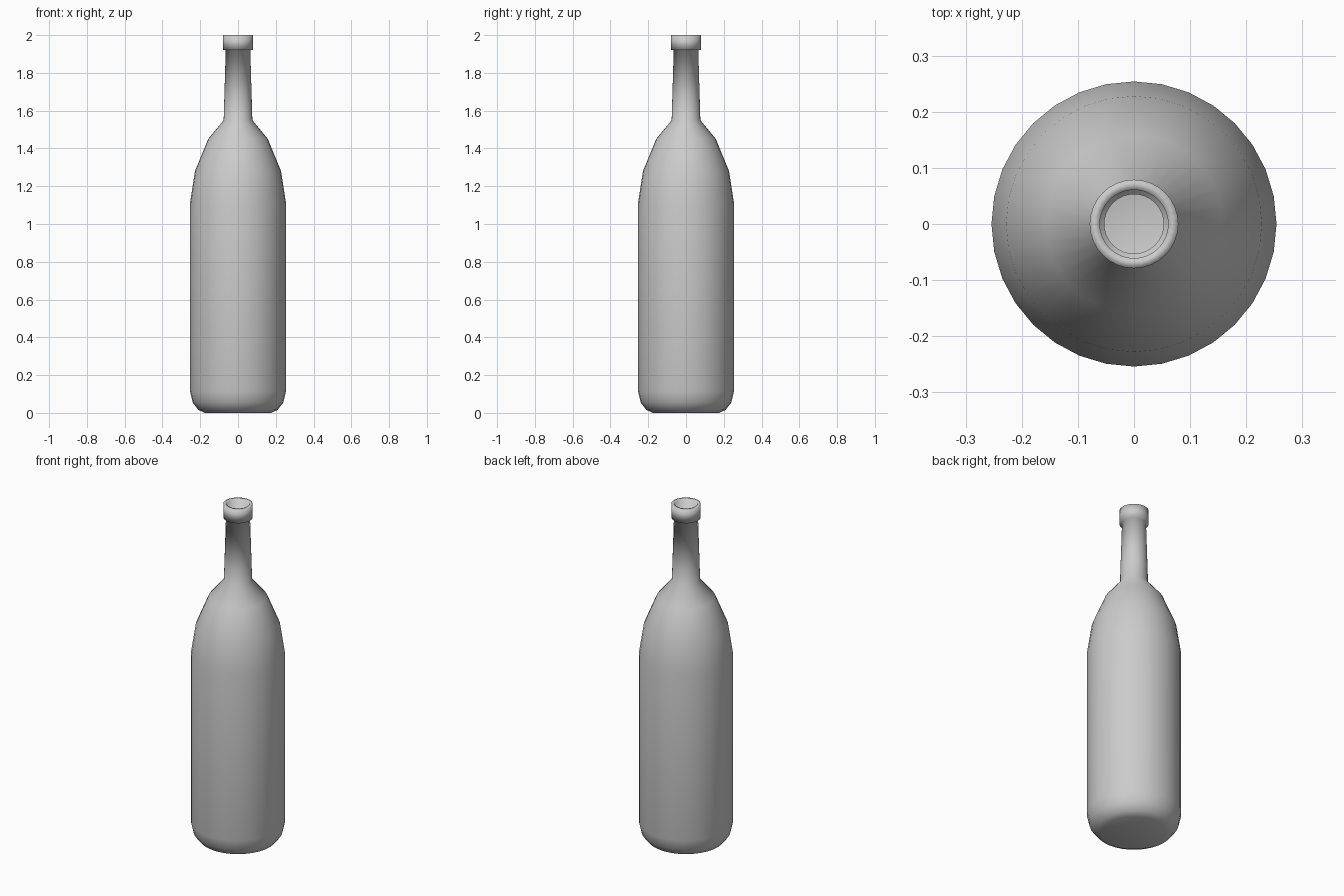
import bpy
import bmesh
from math import tau
from mathutils import Matrix, Vector

cube = bpy.data.objects.get("Cube")
if cube:
    bpy.data.objects.remove(cube)

SIDES = 32

glass = bpy.data.materials.new("light grey glass")
glass.use_nodes = True
colour = (0.6, 0.6, 0.6, 1)
glass.diffuse_color = colour
glass.node_tree.nodes["Principled BSDF"].inputs["Base Color"].default_value = colour

# Half section (radius, height): up the outside, over the lip, down the inside
outside = [(0, 0), (0.175, 0), (0.21, 0.016), (0.24, 0.055), (0.254, 0.115),
           (0.254, 1.11), (0.228, 1.28), (0.158, 1.45), (0.076, 1.55),
           (0.065, 1.92)]
lip = [(0.079, 1.92), (0.079, 2), (0.061, 2), (0.061, 1.92)]
inside = [(0.053, 1.92), (0.062, 1.545), (0.145, 1.44), (0.214, 1.275),
          (0.24, 1.11), (0.24, 0.12), (0.2, 0.03), (0, 0.02)]


def lathe(name, profile):
    bm = bmesh.new()
    verts = [bm.verts.new((r, 0, z)) for r, z in profile]
    edges = [bm.edges.new(pair) for pair in zip(verts, verts[1:])]
    bmesh.ops.spin(bm, geom=verts + edges, cent=(0, 0, 0), axis=(0, 0, 1),
                   angle=tau, steps=SIDES, use_merge=True)
    bmesh.ops.remove_doubles(bm, verts=bm.verts, dist=0.0001)
    bmesh.ops.recalc_face_normals(bm, faces=bm.faces)
    for face in bm.faces:
        face.smooth = True
    mesh = bpy.data.meshes.new(name)
    bm.to_mesh(mesh)
    bm.free()
    mesh.materials.append(glass)
    obj = bpy.data.objects.new(name, mesh)
    bpy.context.collection.objects.link(obj)
    return obj


# Hollow bottle with a rolled lip
lathe("bottle", outside + lip + inside)
